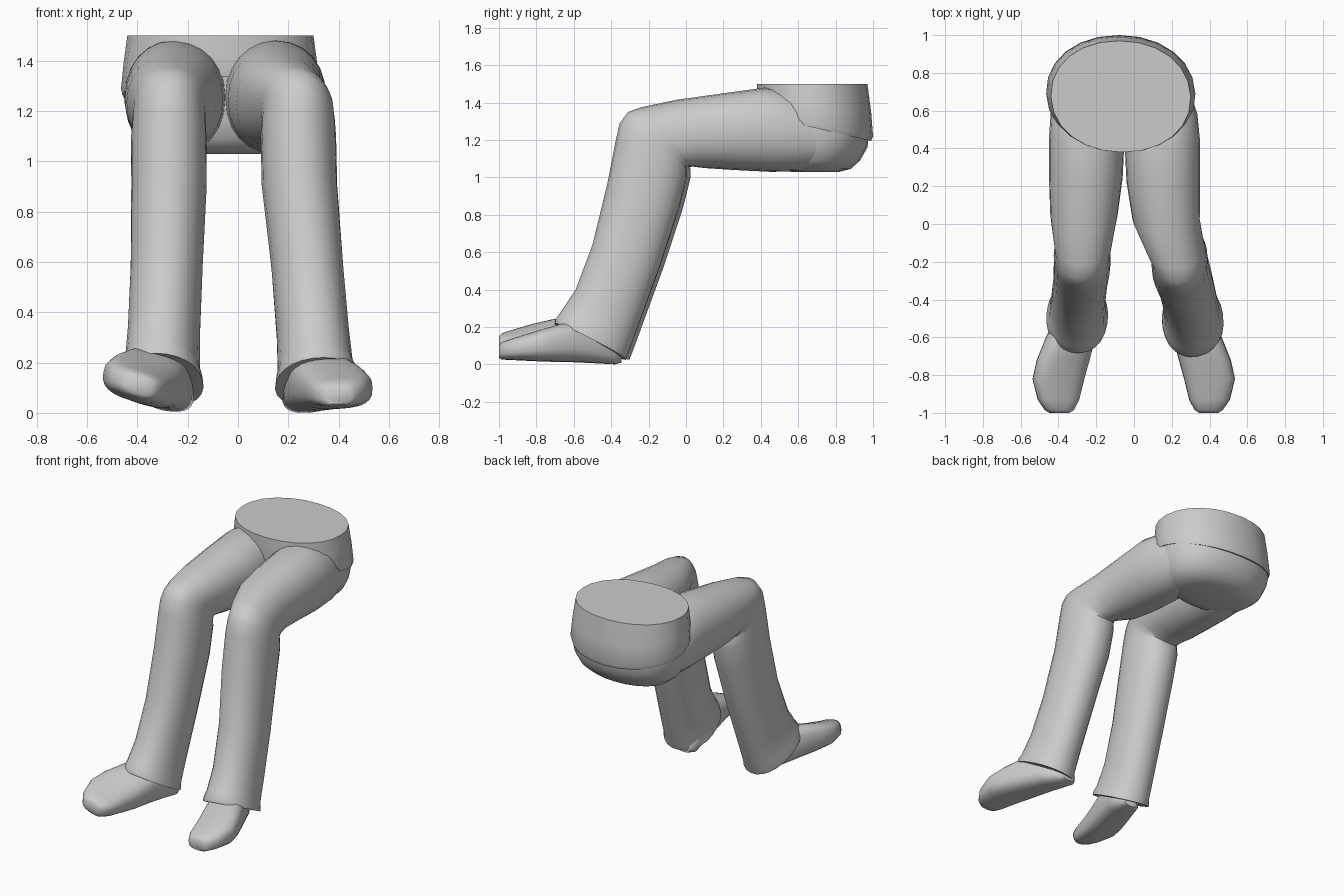
import bpy, bmesh, math
from mathutils import Vector as V

if "Cube" in bpy.data.objects:
    bpy.data.objects.remove(bpy.data.objects["Cube"])

grey = bpy.data.materials.new("plain grey")
grey.use_nodes = True
colour = (0.6, 0.6, 0.6, 1)
grey.diffuse_color = colour
grey.node_tree.nodes["Principled BSDF"].inputs["Base Color"].default_value = colour


def ring(front, back, side, square=1.0):
    """Oval between two opposite points, with a half-width vector."""
    f, b, w = V(front), V(back), V(side)
    pts = []
    for i in range(24):
        a = math.tau * i / 24
        c, s = math.cos(a), math.sin(a)
        c = math.copysign(abs(c) ** square, c)
        s = math.copysign(abs(s) ** square, s)
        pts.append((f + b) / 2 + (f - b) / 2 * c + w * s)
    return pts


def loft(name, rings, angle=40):
    """Skin a row of rings and close both ends."""
    bm = bmesh.new()
    rows = [[bm.verts.new(p) for p in r] for r in rings]
    for r, q in zip(rows, rows[1:]):
        for i in range(len(r)):
            j = (i + 1) % len(r)
            bm.faces.new((r[i], r[j], q[j], q[i]))
    bm.faces.new(rows[0])
    bm.faces.new(rows[-1])
    bmesh.ops.recalc_face_normals(bm, faces=bm.faces)
    mesh = bpy.data.meshes.new(name)
    bm.to_mesh(mesh)
    bm.free()
    mesh.materials.append(grey)
    obj = bpy.data.objects.new(name, mesh)
    bpy.context.collection.objects.link(obj)
    bpy.ops.object.select_all(action='DESELECT')
    obj.select_set(True)
    bpy.context.view_layer.objects.active = obj
    bpy.ops.object.shade_smooth_by_angle(angle=math.radians(angle))
    return obj


# Trouser legs: front y, z; back y, z; half width, from hip to hem
leg = [(.72, 1.36, .78, 1.08, .15), (.55, 1.46, .62, 1.035, .19),
       (.42, 1.48, .45, 1.03, .2), (.2, 1.45, .25, 1.04, .195),
       (-.05, 1.415, .1, 1.05, .178), (-.24, 1.375, .02, 1.06, .155),
       (-.31, 1.35, 0, 1.055, .145), (-.355, 1.29, .005, 1.04, .145),
       (-.375, 1.2, .005, 1, .15), (-.42, .97, -.035, .84, .15),
       (-.5, .64, -.14, .52, .143), (-.59, .4, -.25, .22, .143),
       (-.67, .28, -.305, .07, .148), (-.695, .245, -.32, .035, .16),
       (-.7, .22, -.325, .025, .16), (-.68, .215, -.335, .03, .14)]
# Centre line across the body for each leg
left_x = [.13, .145, .15, .155, .17, .215, .235, .24, .24, .245, .277, .3, .31, .315, .315, .315]
right_x = [-.25, -.25, -.25, -.255, -.265, -.27, -.272, -.275, -.275, -.275, -.285, -.297, -.303, -.305, -.305, -.305]
for name, xs, side, lift in (("left", left_x, 1, 0), ("right", right_x, -1, .02)):
    rings = []
    for i, ((fy, fz, by, bz, w), x) in enumerate(zip(leg, xs)):
        t = max(0, i - 8) / 7 * side      # shin turns outward toward the hem
        rings.append(ring((x + .03 * t, fy + lift, fz + lift * abs(t)),
                          (x - .04 * t, by + lift, bz), (w, .04 * t, 0), .92))
    loft(name + "_trouser_leg", rings)

# Shoes: y, centre x, bottom z, top z, half width, from heel to toe
shoe = [(-.345, .26, .01, .1, .05), (-.38, .265, 0, .14, .09),
        (-.48, .295, .005, .23, .115), (-.6, .335, .01, .235, .13),
        (-.72, .375, .012, .2, .138), (-.82, .4, .015, .17, .135),
        (-.93, .4, .02, .135, .108), (-.985, .395, .022, .115, .075),
        (-1, .395, .03, .095, .05)]
for name, side, roll in (("left", 1, .03), ("right", -1, .3)):
    rings = []
    for i, (y, x, lo, hi, w) in enumerate(shoe):
        up = roll * .16 * i / 8
        lean = roll * i / 8 * (hi - lo) * .5
        rings.append(ring((side * (x - lean), y, hi + up), (side * (x + lean), y, lo + up),
                          (side * w, 0, w * roll * min(1, i / 4)), .72))
    loft(name + "_shoe", rings, 50)

# Seat of the trousers: z, front y, back y, half width, centre x
seat = [(1.03, .56, .82, .2), (1.045, .5, .88, .28), (1.09, .46, .93, .335),
        (1.16, .44, .97, .365), (1.24, .43, .98, .38), (1.36, .42, .97, .37)]
loft("trouser_seat", [ring((-.065, f, z), (-.08, b, z), (w, 0, 0), .92) for z, f, b, w in seat])

# Shirt bottom, with a hem that dips toward the back
shirt = [(1.35, .42, 1.2, .97, .36), (1.335, .385, 1.195, .99, .39),
         (1.36, .38, 1.22, 1.0, .395), (1.43, .38, 1.35, .99, .385),
         (1.5, .38, 1.5, .97, .37)]
loft("shirt_bottom", [ring((-.06, fy, fz), (-.08, by, bz), (w, 0, 0), .95)
                      for fz, fy, bz, by, w in shirt])
